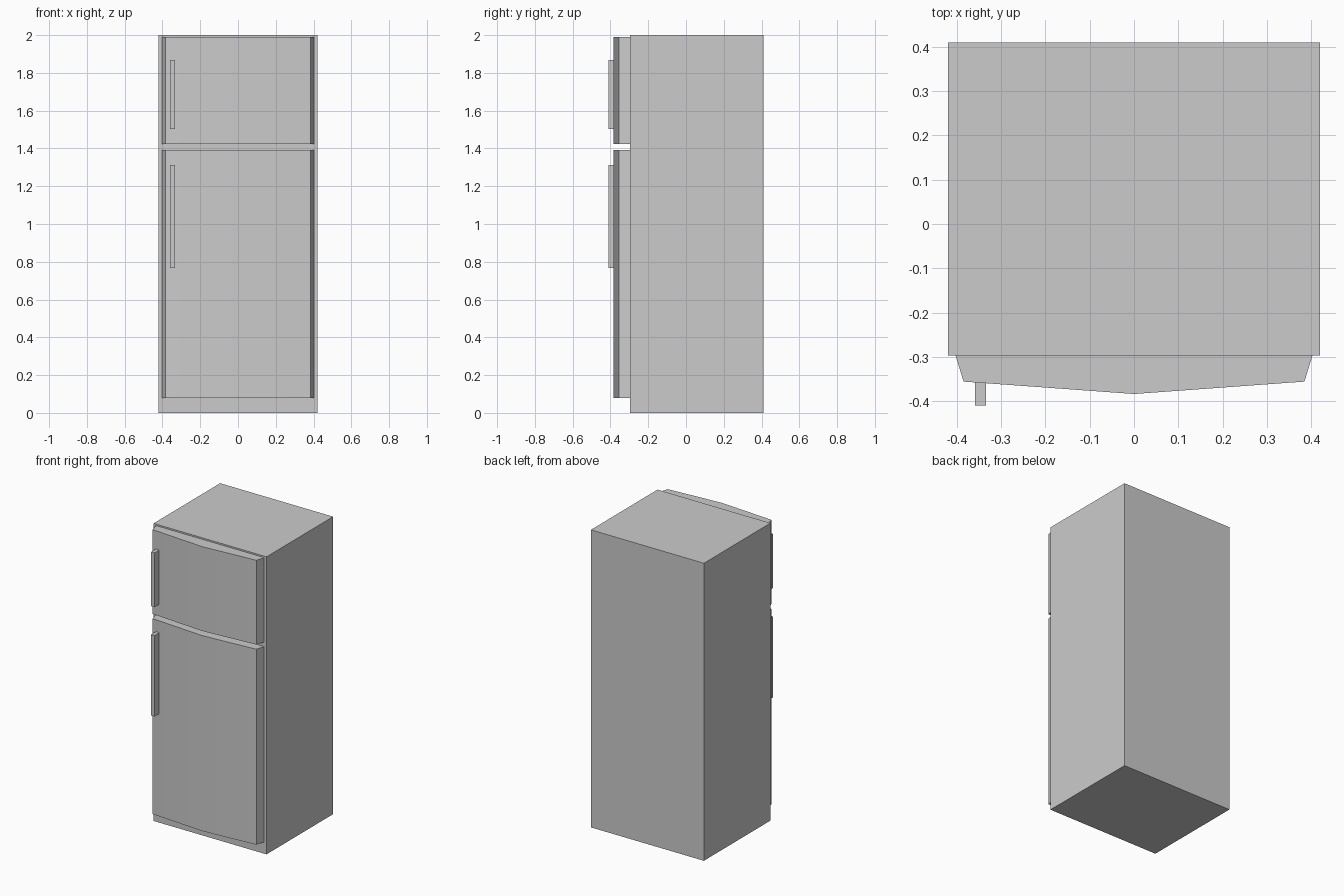
import bpy
import bmesh
import math

cube = bpy.data.objects.get("Cube")
if cube:
    bpy.data.objects.remove(cube, do_unlink=True)

# Single flat grey finish
grey = bpy.data.materials.new("light_grey")
grey.use_nodes = True
colour = (0.6, 0.6, 0.6, 1.0)
grey.diffuse_color = colour
grey.node_tree.nodes["Principled BSDF"].inputs["Base Color"].default_value = colour


def extrude_profile(name, outline, bottom, top, smooth=False):
    """Raise a plan outline (x, y) from bottom to top."""
    mesh = bpy.data.meshes.new(name)
    bm = bmesh.new()
    base = bm.faces.new([bm.verts.new((x, y, bottom)) for x, y in outline])
    raised = bmesh.ops.extrude_face_region(bm, geom=[base])["geom"]
    verts = [v for v in raised if isinstance(v, bmesh.types.BMVert)]
    bmesh.ops.translate(bm, verts=verts, vec=(0, 0, top - bottom))
    bmesh.ops.recalc_face_normals(bm, faces=bm.faces[:])
    bm.to_mesh(mesh)
    bm.free()
    obj = bpy.data.objects.new(name, mesh)
    bpy.context.collection.objects.link(obj)
    mesh.materials.append(grey)
    if smooth:
        bpy.ops.object.select_all(action="DESELECT")
        obj.select_set(True)
        bpy.context.view_layer.objects.active = obj
        bpy.ops.object.shade_smooth_by_angle(angle=math.radians(30))
    return obj


def rectangle(x0, x1, y0, y1):
    return [(x0, y0), (x1, y0), (x1, y1), (x0, y1)]


# Cabinet
extrude_profile("cabinet", rectangle(-0.42, 0.42, -0.297, 0.41), 0, 2)

# Bowed doors with tapered sides, and their handles
half = [(0.403, -0.297), (0.385, -0.356)]
door = half + [(0, -0.384)] + [(-x, y) for x, y in reversed(half)]
handle = rectangle(-0.359, -0.334, -0.41, -0.357)

for name, door_z, handle_z in (
    ("freezer", (1.423, 1.99), (1.503, 1.868)),
    ("fridge", (0.078, 1.392), (0.768, 1.312)),
):
    extrude_profile(name + "_door", door, *door_z, smooth=True)
    extrude_profile(name + "_handle", handle, *handle_z)
